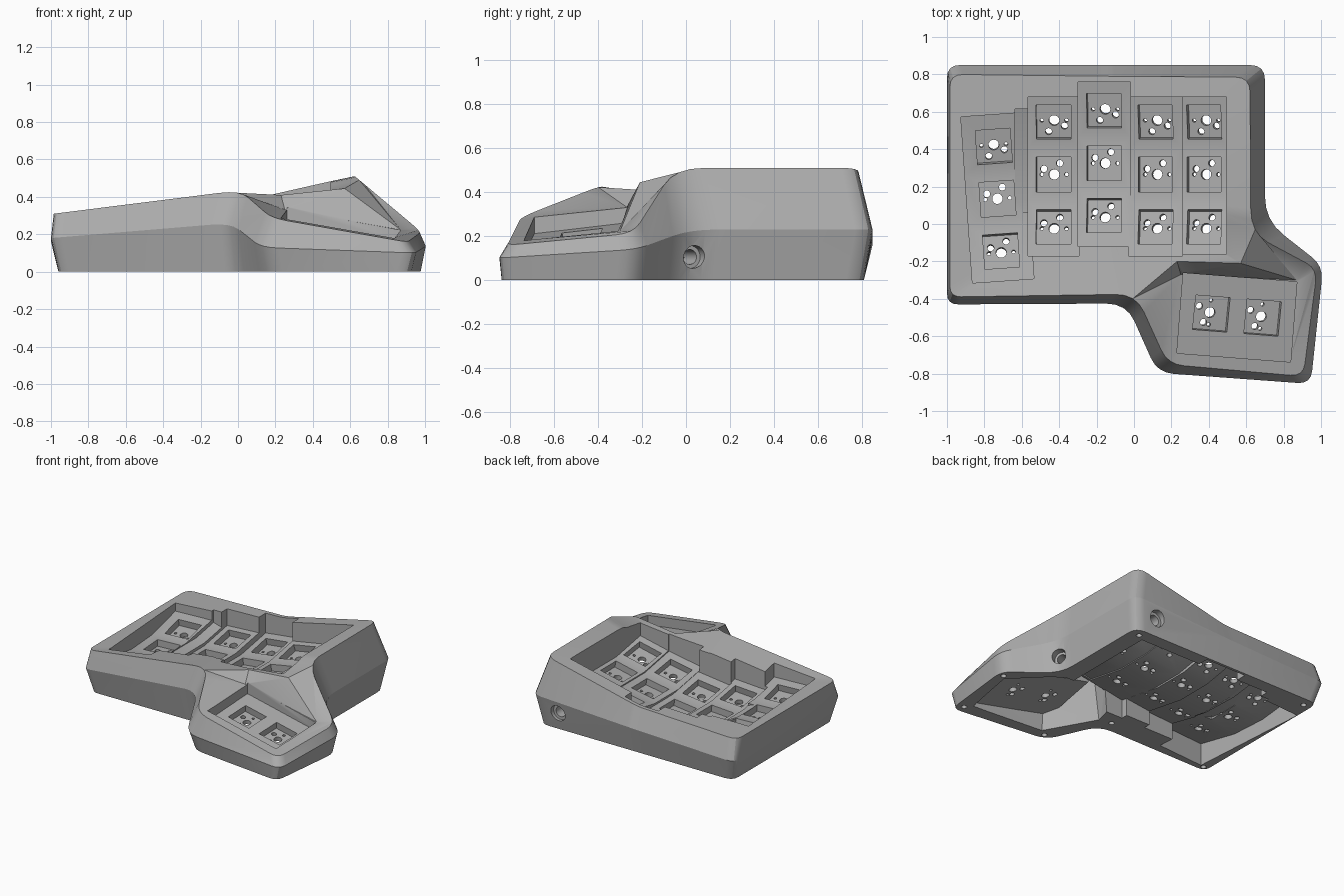
import bpy, bmesh, math
from mathutils import Matrix, Vector

cube = bpy.data.objects.get("Cube")
if cube:
    bpy.data.objects.remove(cube, do_unlink=True)

grey = bpy.data.materials.new("case_grey")
grey.use_nodes = True
grey.diffuse_color = (0.42, 0.42, 0.42, 1)
grey.node_tree.nodes["Principled BSDF"].inputs["Base Color"].default_value = (0.42, 0.42, 0.42, 1)


def make(name, bm):
    bmesh.ops.recalc_face_normals(bm, faces=bm.faces)
    mesh = bpy.data.meshes.new(name)
    bm.to_mesh(mesh)
    bm.free()
    mesh.materials.append(grey)
    ob = bpy.data.objects.new(name, mesh)
    bpy.context.collection.objects.link(ob)
    return ob


def cut(target, cutter):
    """Subtract the cutter from the target, then discard it."""
    mod = target.modifiers.new("cut", 'BOOLEAN')
    mod.operation, mod.solver, mod.object = 'DIFFERENCE', 'EXACT', cutter
    bpy.context.view_layer.objects.active = target
    bpy.ops.object.modifier_apply(modifier=mod.name)
    bpy.data.objects.remove(cutter, do_unlink=True)


# Outline corners, counter-clockwise: A B C D E F G N H, with rounding radius
MID = [(-1, -.43, .18), (-.04, -.425, .26), (.125, -.795, .13), (.945, -.855, .1),
       (1.012, -.225, .14), (.7, .02, .23), (.7, .85, .23), (-.15, .85, .19), (-1, .85, .16)]
TOP = [(-.985, -.39, .31), (.01, -.375, .435), (.18, -.75, .287), (.905, -.815, .158),
       (.98, -.24, .213), (.625, -.05, .51), (.62, .785, .51), (-.15, .79, .335), (-.985, .8, .31)]
RADII = [.06, .11, .09, .07, .08, .13, .08, .05, .07]
ARC = 4


def offset(points, amount):
    out = []
    for i, p in enumerate(points):
        a = (Vector(p[:2]) - Vector(points[i - 1][:2])).normalized()
        b = (Vector(points[(i + 1) % len(points)][:2]) - Vector(p[:2])).normalized()
        na, nb = Vector((-a.y, a.x)), Vector((-b.y, b.x))
        shift = (na + nb) * amount / (1 + na.dot(nb))
        out.append(Vector((p[0] + shift.x, p[1] + shift.y, 0)))
    return out


def round_corners(bm, points):
    arcs = []
    for i, p in enumerate(points):
        prev, nxt, r = points[i - 1], points[(i + 1) % len(points)], RADII[i]
        s, e = p + (prev - p).normalized() * r, p + (nxt - p).normalized() * r
        ts = [k / ARC for k in range(ARC + 1)]
        arcs.append([bm.verts.new(s * (1 - t) ** 2 + p * 2 * t * (1 - t) + e * t * t) for t in ts])
    return arcs


def case_body():
    """Faceted case volume: three rounded rings and a folded top."""
    bm = bmesh.new()
    low = offset(MID, 0.04)
    low[3] += Vector((.01, -.035, 0))
    low[4].x += .015
    rings = [round_corners(bm, r) for r in (low, [Vector(p) for p in MID], [Vector(p) for p in TOP])]
    flat = [sum(r, []) for r in rings]
    n = len(flat[0])
    for lo, hi in zip(flat, flat[1:]):
        for i in range(n):
            j = (i + 1) % n
            bm.faces.new((lo[i], lo[j], hi[j], hi[i]))
    bm.faces.new(flat[0])

    # Inner fold points of the top: palm centre, crest, thumb rim
    folds = [(-.2, .2, .335), (.23, -.2, .41), (.57, -.21, .445),
             (.25, -.27, .332), (.87, -.3, .224), (.83, -.74, .18), (.23, -.69, .286)]
    centre, k1, k2, t1, t2, t3, t4 = [bm.verts.new(p) for p in folds]
    A, B, C, D, E, F, G, N, H = rings[2]

    def fan(hub, pts):
        for a, b in zip(pts, pts[1:]):
            bm.faces.new((hub, a, b))
    fan(centre, F[2:] + G + N + H + A + B[:3] + [k1, k2, F[2]])
    fan(t1, [k1] + B[2:] + C[:3] + [t4])
    fan(t4, C[2:] + D[:3] + [t3])
    fan(t3, D[2:] + E[:3] + [t2])
    fan(t2, E[2:] + F[:3] + [k2])
    fan(t1, [t4, t3, t2, k2, k1])
    return make("keyboard_case", bm)


# Key columns: x, y, floor z, half width, front reach, back reach, slope x, slope y, turn, bowl
COLUMNS = [(-.73, .135, .195, .165, .44, .45, 0, 0, 4, .18),
           (-.43, .265, .155, .137, .435, .415, .06, 0, 0, .18),
           (-.16, .325, .145, .14, .445, .435, .12, 0, 0, .18),
           (.115, .265, .2, .145, .435, .415, .18, 0, 0, .18),
           (.375, .265, .26, .12, .425, .415, .22, 0, 0, .18)]
THUMB = (.55, -.5, .185, .305, .215, .215, -.168, .117, -4.5, 0)
# Sloped joint that closes the gap beside the turned column
JOINT = (-.59, .265, .175, .045, .2, .35, -.3, 0, 0, .18)


def frame(c):
    shear = Matrix.Identity(4)
    shear[2][0], shear[2][1] = c[6], c[7]
    return Matrix.Translation(c[:3]) @ Matrix.Rotation(math.radians(c[8]), 4, 'Z') @ shear


def squared(m):
    """Turn a sheared frame into one whose z is normal to its floor."""
    x, y = m.col[0].xyz.normalized(), m.col[1].xyz.normalized()
    z = x.cross(y).normalized()
    return Matrix.Translation(m.translation) @ Matrix((x, z.cross(x), z)).transposed().to_4x4()


def well(name, c, margin, sink, far):
    """Column-shaped block between its bowl floor and a far height."""
    w, y0, y1, bowl = c[3] + margin, -c[4] - margin, c[5] + margin, c[9]
    prof = [(y, max(0, abs(y) - .14) * bowl - sink) for y in (y0, -.14, .14, y1)]
    prof += [(y1, far), (y0, far)]
    bm = bmesh.new()
    sides = [[bm.verts.new((x, y, z)) for y, z in prof] for x in (-w, w)]
    for i in range(len(prof)):
        j = (i + 1) % len(prof)
        bm.faces.new((sides[0][i], sides[0][j], sides[1][j], sides[1][i]))
    bm.faces.new(sides[0])
    bm.faces.new(sides[1])
    bm.transform(frame(c))
    return make(name, bm)


def cylinder(bm, matrix, r, z0, z1, seg=20):
    bmesh.ops.create_cone(bm, cap_ends=True, segments=seg, radius1=r, radius2=r, depth=z1 - z0,
                          matrix=matrix @ Matrix.Translation((0, 0, (z0 + z1) / 2)))


case = case_body()

# Key wells from above, matching hollows from below
for c in COLUMNS + [JOINT, THUMB]:
    cut(case, well("key_well", c, 0, 0, .6))
for c in COLUMNS + [JOINT]:
    cut(case, well("key_hollow", c, .03, .085, -.6))

# Hollow under the thumb part and the bridge to the main part
bm = bmesh.new()
HULL = [(.04, -.32, -.05), (.25, -.69, -.05), (.83, -.74, -.05), (.91, -.31, -.05), (.6, 0, -.05), (.1, -.1, -.05),
        (.26, -.66, .19), (.82, -.71, .1), (.9, -.31, .13),
        (.09, -.32, .33), (.23, -.22, .32), (.54, -.18, .36), (.12, -.14, .33)]
bmesh.ops.convex_hull(bm, input=[bm.verts.new(p) for p in HULL])
hollow = make("thumb_hollow", bm)
for c in COLUMNS[3:] + [THUMB]:
    cut(hollow, well("well_underside", c, .04, .085, .6))
cut(case, hollow)

# Screw holes in the bottom edge
screw_holes = bmesh.new()
for x, y in ((-.92, -.355), (-.9, .74), (.58, .745), (-.05, -.3), (.2, -.72), (.87, -.78), (.935, -.28)):
    cylinder(screw_holes, Matrix.Translation((x, y, 0)), .02, -.1, .06)
cut(case, make("screw_holes", screw_holes))

# Switch sockets and pin holes
PINS = [(0, 0, .028), (.055, -.03, .018), (-.03, -.06, .018), (.066, 0, .01), (-.066, 0, .01)]
sockets, pins = bmesh.new(), bmesh.new()
for c in COLUMNS + [THUMB]:
    thumb = c is THUMB
    for row in ((-.5, .5) if thumb else (-1, 0, 1)):
        tilt = Matrix.Identity(4)
        tilt[2][1] = row * c[9]
        spot = (row * .275, .01, 0) if thumb else (0, row * .28, abs(row) * .14 * c[9])
        place = squared(frame(c) @ Matrix.Translation(spot) @ tilt)
        bmesh.ops.create_cube(sockets, size=1, matrix=place @ Matrix.Diagonal((.186, .186, .1, 1)))
        turn = Matrix.Rotation(math.radians(-90 if thumb else 0 if row == 1 else 180), 4, 'Z')
        for x, y, r in PINS:
            cylinder(pins, place @ turn @ Matrix.Translation((x, y, 0)), r, -.115, -.03, 16)
cut(case, make("switch_sockets", sockets))
cut(case, make("pin_holes", pins))

# Cable ports on the right side and the back
for x, y, z, heading, r in ((.69, .03, .105, 25, .052), (.49, .83, .13, 90, .06)):
    place = (Matrix.Translation((x, y, z)) @ Matrix.Rotation(math.radians(heading), 4, 'Z')
             @ Matrix.Rotation(math.pi / 2, 4, 'Y'))
    for radius, inner in ((r, -.03), (r * .65, -.2)):
        port = bmesh.new()
        cylinder(port, place, radius, inner, .12, 28)
        cut(case, make("cable_port", port))

bpy.ops.object.select_all(action='DESELECT')
case.select_set(True)
bpy.context.view_layer.objects.active = case
bpy.ops.object.shade_smooth_by_angle(angle=math.radians(25))
